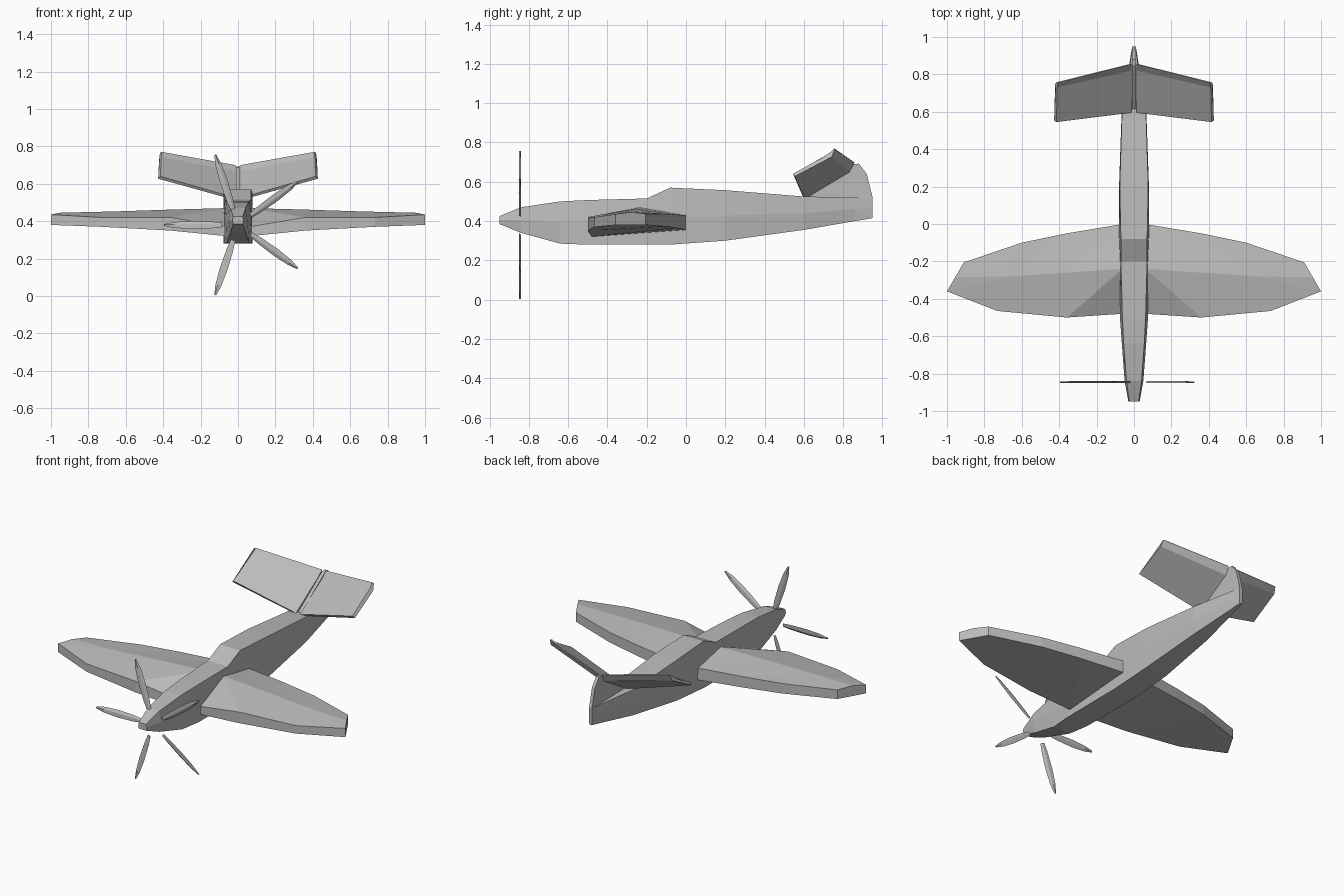
import bpy, bmesh, math
from mathutils import Vector, Matrix

cube = bpy.data.objects.get("Cube")
if cube:
    bpy.data.objects.remove(cube, do_unlink=True)

grey = bpy.data.materials.new("plain grey")
grey.use_nodes = True
grey.diffuse_color = (0.5, 0.5, 0.5, 1)
grey.node_tree.nodes["Principled BSDF"].inputs["Base Color"].default_value = (0.5, 0.5, 0.5, 1)


def loft(name, rings, tris=False):
    """Skin equal-length closed rings and cap both ends."""
    bm = bmesh.new()
    rows = [[bm.verts.new(p) for p in ring] for ring in rings]
    n = len(rows[0])
    for a, b in zip(rows, rows[1:]):
        for i in range(n):
            j = (i + 1) % n
            if tris:
                bm.faces.new((a[i], a[j], b[i]))
                bm.faces.new((a[j], b[j], b[i]))
            else:
                bm.faces.new((a[i], a[j], b[j], b[i]))
    bm.faces.new(rows[0])
    bm.faces.new(rows[-1])
    bmesh.ops.recalc_face_normals(bm, faces=bm.faces)
    mesh = bpy.data.meshes.new(name)
    bm.to_mesh(mesh)
    bm.free()
    mesh.materials.append(grey)
    obj = bpy.data.objects.new(name, mesh)
    bpy.context.scene.collection.objects.link(obj)
    return obj


def both_sides(obj):
    mod = obj.modifiers.new("Mirror", "MIRROR")
    mod.use_mirror_merge = False


# Fuselage: y, top z, bottom z, top half width, side half width, bottom half width
sections = [
    (-0.95, 0.425, 0.385, 0.025, 0.03, 0.025),
    (-0.84, 0.47, 0.34, 0.04, 0.05, 0.04),
    (-0.64, 0.50, 0.285, 0.055, 0.065, 0.06),
    (-0.50, 0.507, 0.28, 0.062, 0.075, 0.075),
    (-0.20, 0.515, 0.28, 0.07, 0.078, 0.078),
    (-0.08, 0.57, 0.28, 0.07, 0.08, 0.078),
    (0.20, 0.557, 0.30, 0.076, 0.08, 0.074),
    (0.60, 0.525, 0.355, 0.064, 0.066, 0.05),
    (0.86, 0.52, 0.40, 0.02, 0.024, 0.018),
    (0.95, 0.52, 0.415, 0.008, 0.01, 0.008),
]
rings = []
for y, top, bottom, wt, wm, wb in sections:
    mid = (top + bottom) / 2
    rings.append([(-wt, y, top), (wt, y, top), (wm, y, mid),
                  (wb, y, bottom), (-wb, y, bottom), (-wm, y, mid)])
loft("fuselage", rings)

# Wing: leading x, y / trailing x, y / low z front, high z front / crest y, z / low z back, high z back
stations = [
    (0.06, -0.48, 0.06, 0.00, 0.32, 0.37, -0.24, 0.47, 0.355, 0.43),
    (0.36, -0.50, 0.36, -0.05, 0.35, 0.42, -0.26, 0.462, 0.365, 0.433),
    (0.73, -0.465, 0.60, -0.10, 0.37, 0.42, -0.28, 0.452, 0.372, 0.435),
    (1.00, -0.36, 0.91, -0.205, 0.38, 0.435, -0.285, 0.445, 0.38, 0.437),
]
rings = []
for lx, ly, tx, ty, flo, fhi, cy, cz, blo, bhi in stations:
    cx = lx + (tx - lx) * (cy - ly) / (ty - ly)
    rings.append([(lx, ly, flo), (lx, ly, fhi), (cx, cy, cz), (tx, ty, bhi), (tx, ty, blo)])
# reversed order puts the root crease diagonal from crest to leading edge
both_sides(loft("wing", [r[::-1] for r in rings][::-1], tris=True))

# Tailplanes: upswept thin surfaces, bent up a little at the trailing edge
root = [Vector(p) for p in ((0.014, 0.595, 0.525), (0.014, 0.82, 0.667), (0.014, 0.855, 0.70))]
tip = [Vector(p) for p in ((0.415, 0.545, 0.64), (0.41, 0.73, 0.745), (0.405, 0.755, 0.77))]
under = Vector((0.0, 0.012, -0.018))
rings = []
for edge, out in ((root, 0), (tip, 0.012)):
    lower = [p + under * f + Vector((out, 0, 0)) for p, f in zip(edge, (0.7, 1, 0.2))]
    rings.append(edge + lower[::-1])
both_sides(loft("tailplane", rings))

# Tail fin
outline = [(0.60, 0.515), (0.85, 0.69), (0.88, 0.692), (0.92, 0.64), (0.95, 0.52), (0.95, 0.42), (0.84, 0.45)]
loft("tail_fin", [[(x, y, z) for y, z in outline] for x in (-0.01, 0.01)])

# Five propeller blades
blade_profile = [(0.085, 0.012), (0.14, 0.018), (0.25, 0.021), (0.34, 0.016), (0.395, 0.005)]
for k in range(5):
    turn = Matrix.Rotation(math.radians(72 * k), 4, "Y")
    rings = []
    for r, w in blade_profile:
        ring = [(-r, 0.3 * w, w), (-r, -0.004, 0.2 * w), (-r, -0.3 * w, -w), (-r, 0.004, -0.2 * w)]
        rings.append([turn @ Vector(p) + Vector((0, -0.845, 0.38)) for p in ring])
    loft(f"propeller_blade_{k + 1}", rings)
